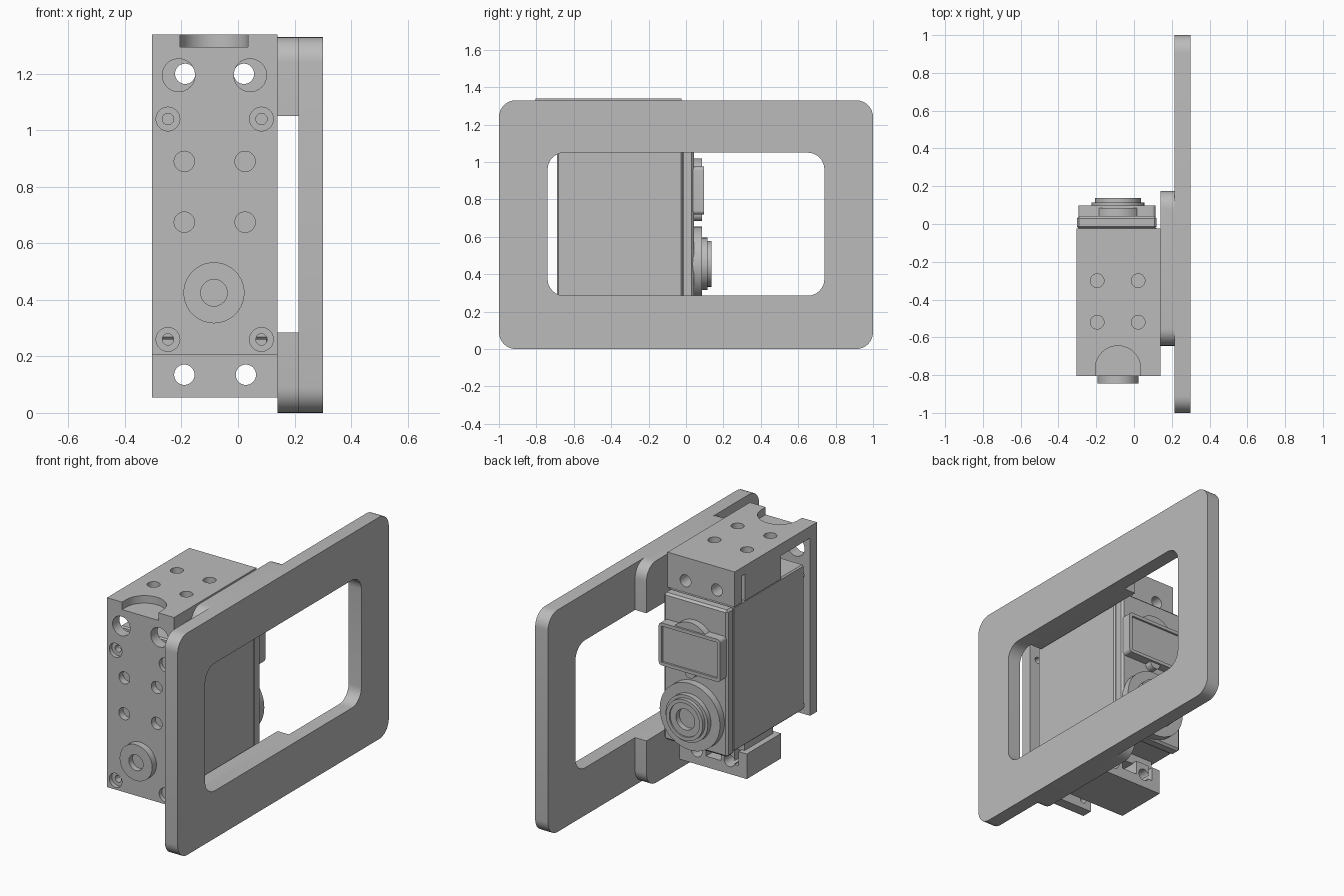
import bpy, bmesh, math
from mathutils import Matrix, Vector

cube = bpy.data.objects.get("Cube")
if cube:
    bpy.data.objects.remove(cube, do_unlink=True)

grey = bpy.data.materials.new("plain grey")
grey.use_nodes = True
GREY = (0.5, 0.5, 0.5, 1)
grey.diffuse_color = GREY
grey.node_tree.nodes["Principled BSDF"].inputs["Base Color"].default_value = GREY


def finish(name, bm):
    mesh = bpy.data.meshes.new(name)
    bmesh.ops.recalc_face_normals(bm, faces=bm.faces)
    bm.to_mesh(mesh)
    bm.free()
    mesh.materials.append(grey)
    ob = bpy.data.objects.new(name, mesh)
    bpy.context.collection.objects.link(ob)
    return ob


def box(name, x, y, z, bevel=0, bevel_axis=None):
    """Box from ranges; edges along bevel_axis (or all) may be rounded."""
    bm = bmesh.new()
    bmesh.ops.create_cube(bm, size=1)
    for v in bm.verts:
        v.co = Vector([(a + b) / 2 + (b - a) * c for (a, b), c in zip((x, y, z), v.co)])
    if bevel:
        edges = [e for e in bm.edges if bevel_axis is None or
                 abs((e.verts[0].co - e.verts[1].co).normalized()[bevel_axis]) > 0.9]
        bmesh.ops.bevel(bm, geom=edges, offset=bevel, segments=1 if bevel_axis is None else 8,
                        profile=0.5, affect='EDGES')
    return finish(name, bm)


def cyl(name, radius, centre, depth, axis="y"):
    """Cylinder; centre is in the plane across the axis, depth is a range."""
    bm = bmesh.new()
    bmesh.ops.create_cone(bm, cap_ends=True, segments=40, radius1=radius, radius2=radius,
                          depth=depth[1] - depth[0])
    mid = sum(depth) / 2
    if axis == "y":
        bm.transform(Matrix.Rotation(math.pi / 2, 4, 'X'))
        bm.transform(Matrix.Translation((centre[0], mid, centre[1])))
    else:
        bm.transform(Matrix.Translation((centre[0], centre[1], mid)))
    return finish(name, bm)


def boolean(ob, others, operation='DIFFERENCE'):
    bpy.context.view_layer.objects.active = ob
    for other in others:
        mod = ob.modifiers.new("cut", 'BOOLEAN')
        mod.operation, mod.solver, mod.object = operation, 'EXACT', other
        bpy.ops.object.modifier_apply(modifier=mod.name)
        bpy.data.objects.remove(other, do_unlink=True)


def holes(radius, xs, others, depth, axis="y"):
    return [cyl("cutter", radius, (x, o), depth, axis) for x in xs for o in others]


MID = -0.085
WIDE = (-0.305, 0.14)

# Large rounded side frame with its opening
frame = box("side_frame", (0.215, 0.30), (-1, 1), (0, 1.33), 0.09, 0)
boolean(frame, [box("cutter", (0.1, 0.4), (-0.74, 0.74), (0.285, 1.05), 0.09, 0)])

# Spacer pads joining the frame, rounded on their outer corners
for name, clip in (("lower_spacer", (0, 0.285)), ("upper_spacer", (1.05, 1.33))):
    pad = box(name, (0.14, 0.215), (-0.645, 0.175), (0, 1.33), 0.09, 0)
    boolean(pad, [box("cutter", (0, 0.4), (-1, 1), clip)], 'INTERSECT')

# Bracket: front plate, top slab and top block as one solid
bracket = box("bracket", WIDE, (-0.805, -0.74), (0.205, 1.34))
boolean(bracket, [box("slab", WIDE, (-0.76, -0.4), (1.27, 1.34)),
                  box("block", WIDE, (-0.465, -0.025), (1.13, 1.34))], 'UNION')
cuts = holes(0.058, (-0.21, 0.043), (1.195,), (-0.9, -0.6))
cuts += holes(0.036, (-0.187, 0.021), (1.2,), (-0.6, 0.1))
cuts += holes(0.036, (-0.19, 0.025), (0.675, 0.89), (-0.9, -0.765))
cuts += holes(0.042, (-0.248, 0.083), (0.26, 1.04), (-0.9, -0.78))
cuts += holes(0.02, (-0.248, 0.083), (0.26, 1.04), (-0.9, -0.7))
cuts += holes(0.036, (-0.195, 0.022), (-0.52, -0.30), (1.24, 1.4), "z")
cuts.append(cyl("cutter", 0.12, (MID, -0.765), (1.295, 1.4), "z"))
cuts.append(box("cutter", (MID - 0.12, MID + 0.12), (-0.9, -0.765), (1.295, 1.4)))
cuts.append(box("cutter", (-0.4, -0.285), (-0.125, -0.095), (1.1, 1.29)))
boolean(bracket, cuts)

# Round boss on the front plate
boss = cyl("front_boss", 0.108, (MID, 0.425), (-0.845, -0.80))
boolean(boss, [cyl("cutter", 0.047, (MID, 0.425), (-0.9, -0.81))])

# Clamp block below, drilled through and grooved at the rear
clamp = box("lower_clamp", WIDE, (-0.465, -0.14), (0.055, 0.205))
cuts = holes(0.036, (-0.19, 0.028), (0.135,), (-0.6, 0))
cuts.append(box("cutter", (-0.25, -0.225), (-0.25, 0), (0.12, 0.3)))
cuts.append(box("cutter", (MID - 0.05, MID + 0.05), (-0.25, 0), (0.12, 0.3)))
boolean(clamp, cuts)
box("clamp_neck", (-0.27, 0.10), (-0.44, -0.17), (0.20, 0.27))

# Device body and its rear cover
box("device_body", (-0.30, 0.125), (-0.69, -0.02), (0.26, 1.13), 0.008)
box("rear_cover", (-0.303, 0.12), (-0.025, 0.042), (0.25, 1.13), 0.012)

# Rear display: disc behind, framed panel, small tab below
cyl("display_disc", 0.135, (MID, 0.885), (0.03, 0.085))
cyl("display_tab", 0.035, (MID, 0.72), (0.03, 0.085))
panel = box("display_panel", (-0.295, 0.113), (0.03, 0.097), (0.72, 0.975), 0.02, 1)
boolean(panel, [box("cutter", (-0.275, 0.093), (0.085, 0.2), (0.74, 0.955))])

# Rear dial: stepped rings around a central bore
cyl("dial_base", 0.2, (MID, 0.455), (0.03, 0.085))
dial = cyl("dial_ring", 0.14, (MID, 0.455), (0.08, 0.115))
boolean(dial, [cyl("rim", 0.122, (MID, 0.455), (0.09, 0.137))], 'UNION')
boolean(dial, [cyl("cutter", 0.1, (MID, 0.455), (0.128, 0.2)),
               cyl("cutter", 0.062, (MID, 0.455), (0.095, 0.2))])

# Smooth the rounded surfaces, keep edges sharp
bpy.ops.object.select_all(action='DESELECT')
for ob in bpy.context.collection.objects:
    if ob.type == 'MESH' and grey.name in ob.data.materials:
        ob.select_set(True)
        bpy.context.view_layer.objects.active = ob
bpy.ops.object.shade_smooth_by_angle(angle=math.radians(30))
